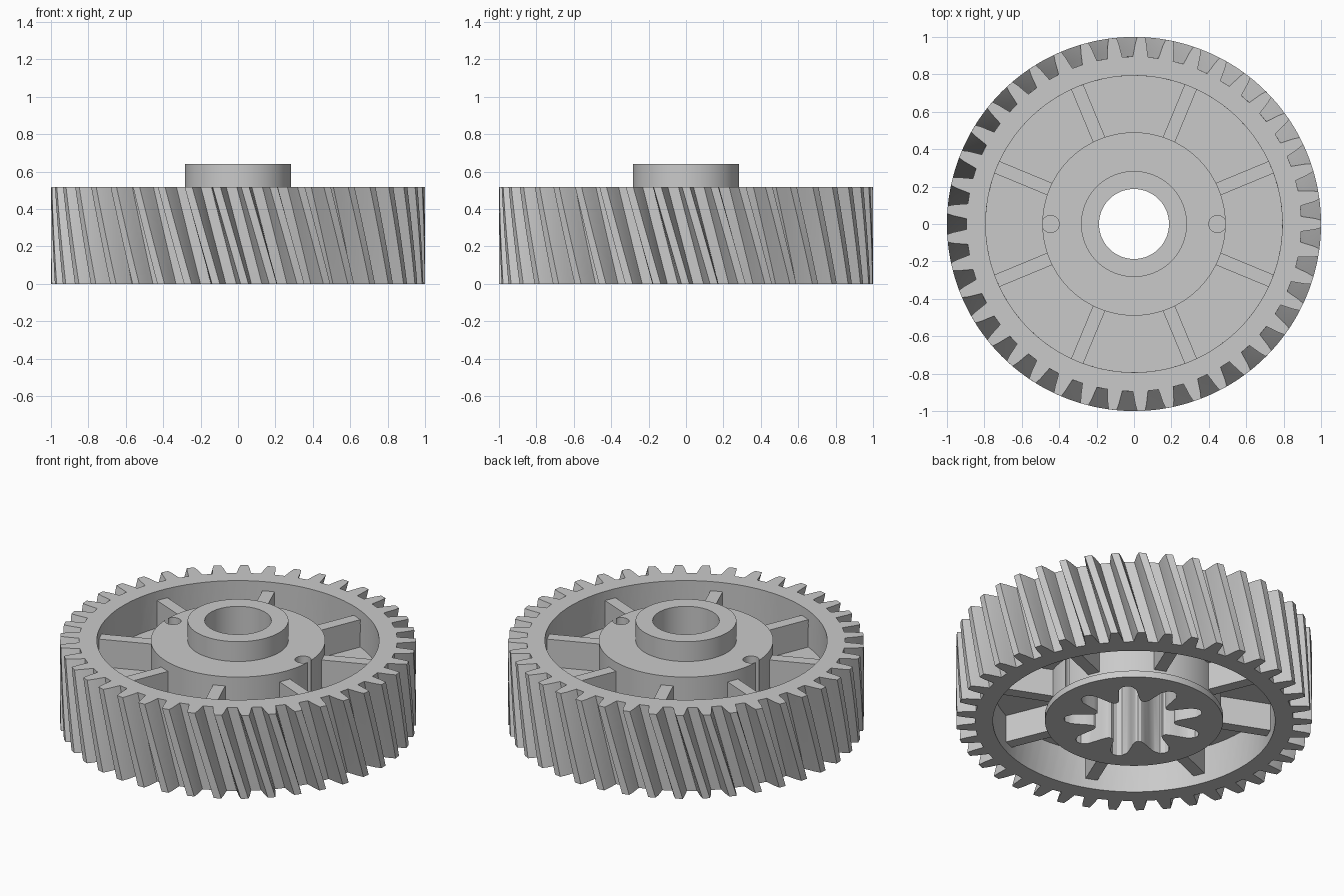
import bpy, bmesh, math
from math import sin, cos, pi, radians

if "Cube" in bpy.data.objects:
    bpy.data.objects.remove(bpy.data.objects["Cube"])

grey = bpy.data.materials.new("plain_grey")
grey.use_nodes = True
tone = (0.59, 0.59, 0.59, 1)
grey.diffuse_color = tone
grey.node_tree.nodes["Principled BSDF"].inputs["Base Color"].default_value = tone

HEIGHT = 0.517


def make(name, bm):
    bmesh.ops.recalc_face_normals(bm, faces=bm.faces)
    mesh = bpy.data.meshes.new(name)
    bm.to_mesh(mesh)
    bm.free()
    mesh.materials.append(grey)
    ob = bpy.data.objects.new(name, mesh)
    bpy.context.collection.objects.link(ob)
    return ob


def activate(ob):
    bpy.ops.object.select_all(action='DESELECT')
    ob.select_set(True)
    bpy.context.view_layer.objects.active = ob


def smooth(ob):
    activate(ob)
    bpy.ops.object.shade_smooth_by_angle(angle=radians(30))


def skin(bm, a, b):
    n = len(a)
    for i in range(n):
        j = (i + 1) % n
        bm.faces.new((a[i], a[j], b[j], b[i]))


def ring(bm, polar, z, turn=0):
    return [bm.verts.new((r * cos(a + turn), r * sin(a + turn), z)) for a, r in polar]


def lathe(name, profile, steps=128):
    """Closed profile of (radius, z) turned about the z axis."""
    bm = bmesh.new()
    angles = [2 * pi * i / steps for i in range(steps)]
    rings = [ring(bm, [(a, r) for a in angles], z) for r, z in profile]
    for i, current in enumerate(rings):
        skin(bm, current, rings[(i + 1) % len(rings)])
    return make(name, bm)


def prism(name, polar, z0, z1, centre=0):
    bm = bmesh.new()
    low, high = ring(bm, polar, z0), ring(bm, polar, z1)
    for v in bm.verts:
        v.co.x += centre
    skin(bm, low, high)
    bm.faces.new(low)
    bm.faces.new(high)
    return make(name, bm)


def cut(ob, cutter):
    cutter.hide_render = True
    mod = ob.modifiers.new("cut", 'BOOLEAN')
    mod.operation = 'DIFFERENCE'
    mod.solver = 'EXACT'
    mod.object = cutter
    activate(ob)
    bpy.ops.object.modifier_apply(modifier=mod.name)
    bpy.data.objects.remove(cutter)


# Helical toothed rim, one tooth centred on +x at the top
TEETH, LEVELS, TWIST = 41, 10, 0.15
pitch = 2 * pi / TEETH
half_tooth = [(0.045, 0.895), (0.0385, 0.925), (0.031, 0.965), (0.021, 1.0)]
tooth = [(-a, r) for a, r in half_tooth] + [(a, r) for a, r in reversed(half_tooth)]
outline = [(k * pitch + a, r) for k in range(TEETH) for a, r in tooth]
inside = [(a, 0.793) for a, r in outline]
bm = bmesh.new()
outer, inner = [], []
for i in range(LEVELS + 1):
    z = HEIGHT * i / LEVELS
    turn = TWIST * (1 - i / LEVELS)
    outer.append(ring(bm, outline, z, turn))
    inner.append(ring(bm, inside, z, turn))
for i in range(LEVELS):
    skin(bm, outer[i], outer[i + 1])
    skin(bm, inner[i], inner[i + 1])
for end in (0, LEVELS):
    skin(bm, outer[end], inner[end])
smooth(make("toothed_rim", bm))

# Web between hub and rim
smooth(lathe("web", [(0.488, 0.23), (0.80, 0.23), (0.80, 0.29), (0.488, 0.29)]))

# Hub with boss, bore and bottom flange
hub = lathe("hub", [(0.187, 0), (0.5, 0), (0.5, 0.04), (0.49, 0.04), (0.49, HEIGHT),
                    (0.283, HEIGHT), (0.283, 0.64), (0.187, 0.64)])

# Splined socket in the underside
half_lobe = [(0, 0.395), (4, 0.388), (8, 0.355), (10.5, 0.30), (13, 0.255), (16, 0.232), (20, 0.225)]
lobe = [(-a, r) for a, r in reversed(half_lobe[1:-1])] + half_lobe
socket = [(radians(4 + 40 * k + a), r) for k in range(9) for a, r in lobe]
cut(hub, prism("socket_cutter", socket, -0.1, 0.44))

# Two pin holes in the hub top, stopping at the flange
circle = [(2 * pi * i / 32, 0.046) for i in range(32)]
for side in (-1, 1):
    cut(hub, prism("pin_hole_cutter", circle, 0.04, 0.7, side * 0.446))
smooth(hub)

# Eight spokes
for k in range(8):
    angle = radians(22.5 + 45 * k)
    bpy.ops.mesh.primitive_cube_add(size=1, location=(0.64 * cos(angle), 0.64 * sin(angle), 0.26),
                                    rotation=(0, 0, angle))
    spoke = bpy.context.object
    spoke.name = f"spoke_{k + 1}"
    spoke.scale = (0.32, 0.07, 0.40)
    spoke.data.materials.append(grey)
